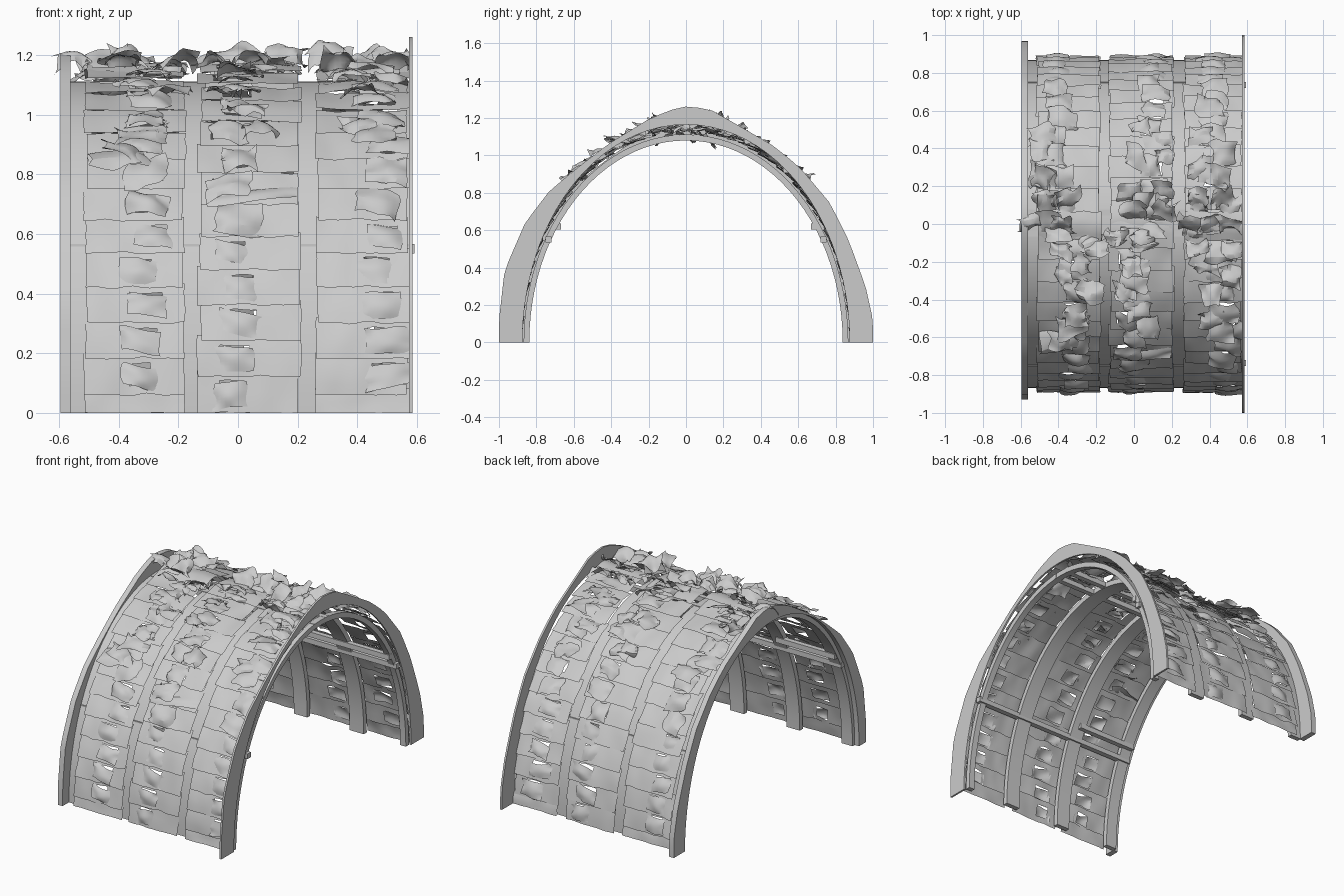
import bpy, bmesh, math, random
from mathutils import Vector, noise

if "Cube" in bpy.data.objects:
    bpy.data.objects.remove(bpy.data.objects["Cube"])

rng = random.Random(11)
A, B = 0.865, 1.105          # half width and height of the vault

# arc-length lookup: s = -1 front foot, 0 ridge, 1 back foot
N = 400
pts = [Vector((-A * math.cos(math.pi * i / N), B * math.sin(math.pi * i / N))) for i in range(N + 1)]
acc = [0.0]
for p, q in zip(pts, pts[1:]):
    acc.append(acc[-1] + (q - p).length)
TOTAL = acc[-1]


def at(x, s, off=0.0):
    """Point on the vault at x, arc position s, lifted off the surface."""
    d = (max(-1, min(1, s)) + 1) / 2 * TOTAL
    i = 0
    while i < N - 1 and acc[i + 1] < d:
        i += 1
    t = math.pi * (i + (d - acc[i]) / (acc[i + 1] - acc[i])) / N
    n = Vector((-B * math.cos(t), A * math.sin(t))).normalized()
    y, z = -A * math.cos(t) + n.x * off, B * math.sin(t) + n.y * off
    return Vector((min(x, .58), y, max(0, z)))


def finish(bm, name, angle=35, solid=True):
    if solid:
        bmesh.ops.recalc_face_normals(bm, faces=bm.faces)
    me = bpy.data.meshes.new(name)
    bm.to_mesh(me)
    bm.free()
    ob = bpy.data.objects.new(name, me)
    bpy.context.collection.objects.link(ob)
    bpy.ops.object.select_all(action='DESELECT')
    ob.select_set(True)
    bpy.context.view_layer.objects.active = ob
    bpy.ops.object.shade_smooth_by_angle(angle=math.radians(angle))
    return ob


def grid(bm, nu, nv, fn, flip, skip=lambda i, j: False):
    vs = [[bm.verts.new(fn(i / nu, j / nv)) for j in range(nv + 1)] for i in range(nu + 1)]
    for i in range(nu):
        for j in range(nv):
            if not skip(i, j):
                f = (vs[i][j], vs[i + 1][j], vs[i + 1][j + 1], vs[i][j + 1])
                bm.faces.new(f[::-1] if flip else f)


def band(name, x0, x1, outer, inner):
    """Solid arch between two matching (y, z) outlines."""
    bm = bmesh.new()
    rings = [[bm.verts.new((x, y, z)) for x, (y, z) in
              ((x0, o), (x1, o), (x1, i), (x0, i))] for o, i in zip(outer, inner)]
    for a, b in zip(rings, rings[1:]):
        for k in range(4):
            bm.faces.new((a[k], a[(k + 1) % 4], b[(k + 1) % 4], b[k]))
    bm.faces.new(rings[0])
    bm.faces.new(rings[-1])
    return finish(bm, name)


# end arches: slightly pointed outline, elliptical opening
outline = [(-1, 0), (-1, .12), (-.97, .385), (-.86, .64), (-.73, .81), (-.58, .935), (-.41, 1.065),
           (-.19, 1.2), (-.06, 1.25), (.02, 1.265), (.14, 1.24), (.29, 1.155), (.47, 1.05),
           (.61, .935), (.77, .745), (.87, .545), (.96, .3), (1, .12), (1, 0)]


def sample(path, n):
    lens = [math.dist(p, q) for p, q in zip(path, path[1:])]
    out = []
    for k in range(n + 1):
        d, i = sum(lens) * k / n, 0
        while i < len(lens) - 1 and d > lens[i]:
            d -= lens[i]
            i += 1
        f = min(1, d / lens[i])
        out.append(tuple(a + (b - a) * f for a, b in zip(path[i], path[i + 1])))
    return out


def ellipse(a, b, n):
    return [(-a * math.cos(math.pi * k / n), b * math.sin(math.pi * k / n)) for k in range(n + 1)]


inner = sample(ellipse(.875, 1.165, 200), 48)
band("right_end_arch", .573, .585, sample(outline, 48), inner)
small = [(y * .95 + .02, z * .957) for y, z in outline]
band("left_end_arch", -.595, -.562, sample(small, 48), sample(ellipse(.86, 1.11, 200), 48))

# ribs under the seams, wide enough to close them
for name, xa, xb in (("left_rib", -.565, -.49), ("mid_left_rib", -.2, -.108),
                     ("mid_right_rib", .186, .283), ("right_rib", .535, .574)):
    band(name, xa, xb, ellipse(.868, 1.112, 48), ellipse(.838, 1.08, 48))

# lengthwise rails
for name, y, z, xa, xb in (("front_rail", -.735, .55, -.57, .592), ("back_rail", .735, .55, -.57, .592),
                           ("back_upper_rail", .685, .62, -.56, .575),
                           ("front_upper_rail", -.685, .62, -.56, -.15),
                           ("ridge_rail_front", -.05, 1.095, -.56, .575),
                           ("ridge_rail_back", .06, 1.095, -.56, .575)):
    h = .016
    box = [(y - h, z - h), (y + h, z - h), (y + h, z + h), (y - h, z + h)]
    bm = bmesh.new()
    e0, e1 = ([bm.verts.new((x, *c)) for c in box] for x in (xa, xb))
    for k in range(4):
        bm.faces.new((e0[k], e0[(k + 1) % 4], e1[(k + 1) % 4], e1[k]))
    bm.faces.new(e0)
    bm.faces.new(e1)
    finish(bm, name)

# three bays of overlapping planks with windows, each with a torn flap
# (name, x range, flap column front / back, row phase)
BAYS = (("left", -.515, -.178, -.31, -.41, .5), ("middle", -.132, .21, -.01, .1, 0),
        ("right", .262, .576, .485, .42, .5))
K = 26


def flap(bm, cx, cs, w, l, lift, rough, base=.02, dome=.02):
    """Crumpled pocket hinged at its top edge, bulging and lifted along its lower edge."""
    side = 1 if cs > 0 else -1
    n = 4
    c = [rng.uniform(0, 1) for _ in range(2)]
    tilt = rng.uniform(-.25, .25)

    def fn(u, v):
        rim = 1.5 if u in (0, 1) or v in (0, 1) else .7
        a, b, d = (rng.uniform(-rim, rim) * rough for _ in range(3))
        corner = c[0] * (1 - u) + c[1] * u
        bulge = lift * v * (.35 + .65 * corner) + dome * math.sin(math.pi * u) * math.sin(math.pi * min(1, .1 + v * .75))
        sl = (v - .5) * l + (u - .5) * w * tilt + b * .5
        return at(cx + (u - .5) * w + a * .5, cs + side * sl * 2 / TOTAL, base + bulge + d * .7)
    grid(bm, n, n, fn, side < 0)


for name, x0, x1, wf, wb, phase in BAYS:
    planks, flaps = bmesh.new(), bmesh.new()
    for k in range(K + (phase > 0)):
        s0, s1 = -1 + 2 * (k - phase) / K, -1 + 2 * (k + 1 - phase) / K
        sm = (s0 + s1) / 2
        s0, s1 = max(-1, s0), min(1, s1)
        foot = abs(sm) > .98                      # half planks at ground level stay plain
        side = 1 if sm > 0 else -1
        top = 1 - abs(sm)
        if side > 0:
            s0, s1 = s1, s0                       # v = 0 is the low edge on both sides
        s1 -= side * .014
        xa, xb = x0 + rng.uniform(-.006, .01), x1 + rng.uniform(-.01, .006)
        xb = min(xb, .576)
        base = .008 + .02 * top ** 1.3 + rng.uniform(-.003, .004)
        seed = rng.uniform(0, 90)
        wx = (wf if side < 0 else wb) + rng.uniform(-.025, .025)
        ww = rng.uniform(.09, .13)
        nu, nv = 18, 4
        cols = [i for i in range(nu) if abs(xa + (xb - xa) * (i + .5) / nu - wx) < ww / 2 - .008]

        def plank(u, v):
            w = noise.noise(Vector((u * 3 + seed, v, seed))) * .009
            edge = noise.noise(Vector((u * 5 + seed, 5, v))) * .005
            ridge = .035 * max(0, 1 - abs(s0 + (s1 - s0) * v) / .1)
            return at(xa + (xb - xa) * u + noise.noise(Vector((v * 4, seed, u))) * .006,
                      s0 + (s1 - s0) * v + edge, base + .016 * (1 - v) + w + ridge)

        grid(planks, nu, nv, plank, side > 0, lambda i, j: not foot and i in cols and j in (1, 2))

        if foot:
            continue
        if top < .42:
            flap(flaps, wx, sm, ww * 1.15, rng.uniform(.075, .092), rng.uniform(.005, .03), .009, .018, .022)
        else:
            flap(flaps, wx, sm, rng.uniform(.11, .16), rng.uniform(.085, .115), rng.uniform(.015, .045), .018, .03, .025)
            for _ in range((top > .58) + (top > .8)):
                ex = max(x0 + .03, min(x1 - .05, wx + rng.uniform(-.13, .11)))
                flap(flaps, ex, sm + rng.uniform(-.03, .03), rng.uniform(.09, .15),
                     rng.uniform(.07, .11), rng.uniform(.03, .08), .025, .04, .025)
            if top > .9:                          # scraps standing up and hanging in at the ridge
                for dx in (-.1, .07):
                    flap(flaps, min(.53, wx + dx + rng.uniform(-.03, .03)), sm, .12, .07, .075, .028, .055, .03)
                flap(flaps, wx, sm, .11, .08, -.06, .02, .02, 0)
    finish(planks, name + "_planks", 30, False)
    # large torn pieces
    if name == "left":
        flap(flaps, -.4, -.42, .2, .13, .1, .03)
        flap(flaps, -.32, -.36, .18, .12, .08, .028)
    if name == "middle":
        flap(flaps, .045, -.52, .3, .055, .03, .008)
    ob = finish(flaps, name + "_torn_flaps", 50, False)
    sub = ob.modifiers.new("soften", 'SUBSURF')
    sub.boundary_smooth = 'PRESERVE_CORNERS'
    sub.levels = sub.render_levels = 1
